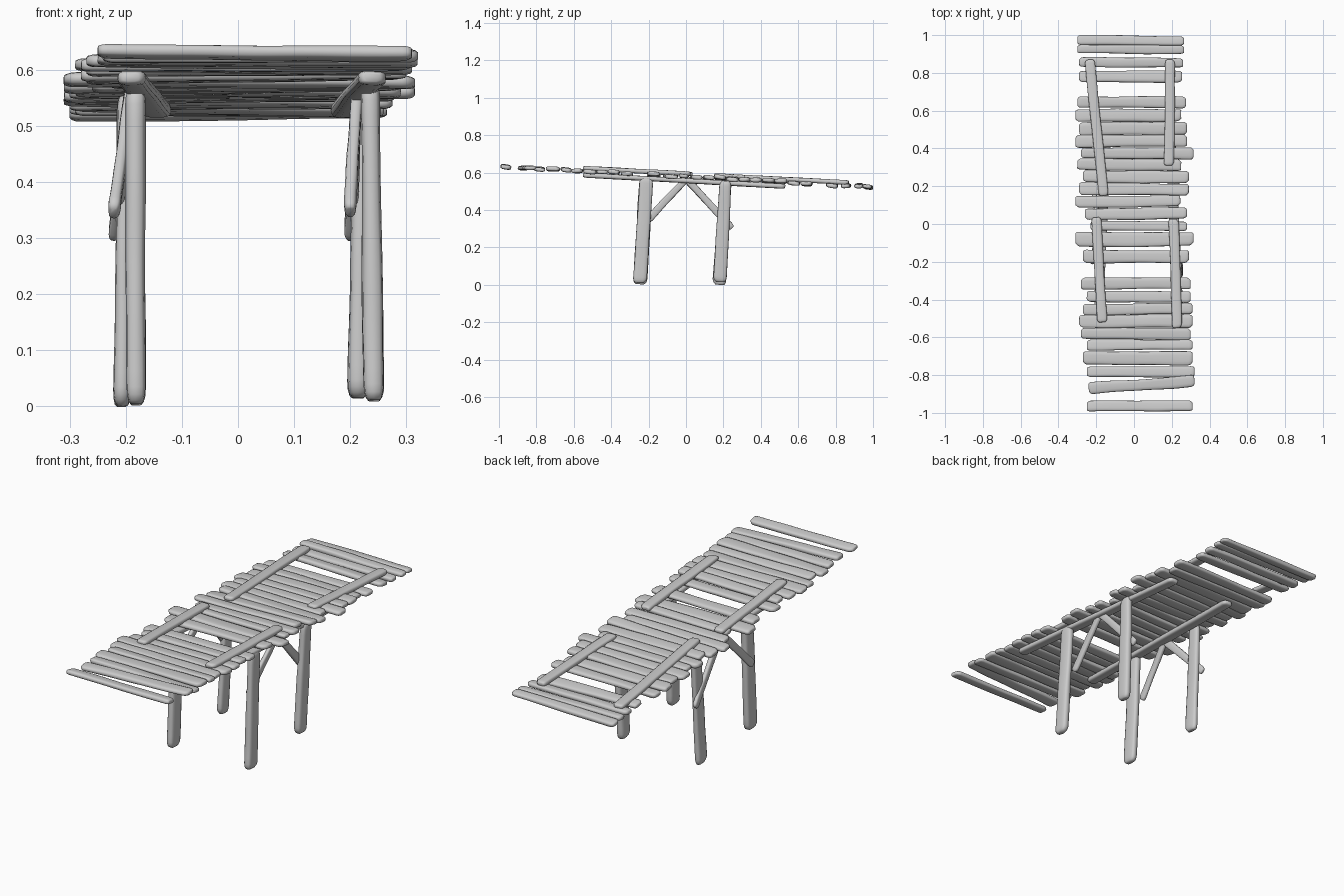
import bpy, math, random
from mathutils import Vector

if "Cube" in bpy.data.objects:
    bpy.data.objects.remove(bpy.data.objects["Cube"])

random.seed(7)
SIDES, RINGS = 14, 18


def deck_z(y):
    return 0.578 - 0.055 * y


def wave(amount):
    """Random smooth wobble along a board."""
    parts = [(random.uniform(0.3, 1) / k, k * random.uniform(3, 5), random.uniform(0, 6.3))
             for k in (1, 2, 4)]
    return lambda t: amount * sum(a * math.sin(f * t + p) for a, f, p in parts) / 1.2


def board(name, p0, p1, width, thick, normal, rough=0.12, cap=0.02, taper=1.0, roll=0.0):
    """Rough-hewn board from p0 to p1 with rounded ends and uneven edges."""
    p0, p1 = Vector(p0), Vector(p1)
    d = p1 - p0
    length = d.length
    d.normalize()
    side = Vector(normal).cross(d).normalized()
    up = d.cross(side)
    side, up = (side * math.cos(roll) + up * math.sin(roll),
                up * math.cos(roll) - side * math.sin(roll))
    edge = [wave(rough), wave(rough)]
    face = [wave(rough * 1.2), wave(rough * 1.2)]
    ridge = [wave(0.04) for _ in range(SIDES)]
    skew = random.uniform(-0.2, 0.2) * width
    # ring stations: dense near the rounded ends
    c = min(cap / length, 0.2)
    ends = [(0, 0.55), (0.2, 0.8), (0.55, 0.95), (1, 1)]
    stations = [(c * a, s) for a, s in ends]
    stations += [(c + (1 - 2 * c) * i / RINGS, 1) for i in range(1, RINGS)]
    stations += [(1 - c * a, s) for a, s in reversed(ends)]
    verts, faces = [], []
    for t, s in stations:
        w = width / 2 * s * (1 + (taper - 1) * t)
        h = thick / 2 * s
        slant = skew * (1 if t < 0.5 else -1) * max(0, 1 - min(t, 1 - t) * 8)
        for k in range(SIDES):
            a = 2 * math.pi * k / SIDES
            ca, sa = math.cos(a), math.sin(a)
            u = math.copysign(abs(ca) ** 0.6, ca)
            v = math.copysign(abs(sa) ** 0.6, sa)
            r = 1 + ridge[k](t)
            x = u * w * r * (1 + edge[ca > 0](t))
            z = v * h * r * (1 + face[sa > 0](t))
            verts.append(p0 + d * (length * t + slant * u * 0.5 * (0.2 < t < 0.8 or 0 < t < 1))
                         + side * x + up * z)
    n = len(stations)
    for i in range(n - 1):
        for k in range(SIDES):
            j = (k + 1) % SIDES
            faces.append((i * SIDES + k, i * SIDES + j, (i + 1) * SIDES + j, (i + 1) * SIDES + k))
    faces.append(tuple(reversed(range(SIDES))))
    faces.append(tuple((n - 1) * SIDES + k for k in range(SIDES)))
    mesh = bpy.data.meshes.new(name)
    mesh.from_pydata(verts, [], faces)
    mesh.polygons.foreach_set("use_smooth", [True] * len(faces))
    mesh.update()
    ob = bpy.data.objects.new(name, mesh)
    bpy.context.collection.objects.link(ob)
    return ob


# Deck planks: y, left x, right x, width
planks = [
    (0.972, -0.30, 0.265, 0.050), (0.925, -0.30, 0.265, 0.046), (0.855, -0.29, 0.26, 0.05),
    (0.780, -0.29, 0.255, 0.06), (0.645, -0.30, 0.275, 0.06), (0.575, -0.31, 0.25, 0.065),
    (0.505, -0.29, 0.28, 0.07), (0.440, -0.31, 0.28, 0.065), (0.375, -0.28, 0.315, 0.06),
    (0.315, -0.30, 0.25, 0.06), (0.250, -0.27, 0.29, 0.065), (0.185, -0.29, 0.29, 0.065),
    (0.120, -0.31, 0.245, 0.06), (0.055, -0.26, 0.28, 0.06), (-0.010, -0.23, 0.28, 0.05),
    (-0.080, -0.31, 0.315, 0.075), (-0.172, -0.27, 0.29, 0.068), (-0.315, -0.28, 0.30, 0.06),
    (-0.385, -0.25, 0.30, 0.062), (-0.450, -0.27, 0.31, 0.06), (-0.515, -0.29, 0.31, 0.068),
    (-0.580, -0.28, 0.30, 0.06), (-0.640, -0.25, 0.31, 0.055), (-0.710, -0.27, 0.31, 0.07),
    (-0.783, -0.25, 0.32, 0.058), (-0.850, -0.24, 0.32, 0.062), (-0.963, -0.25, 0.31, 0.055),
]
for i, (y, xl, xr, w) in enumerate(planks):
    z = deck_z(y) + random.uniform(-0.003, 0.003)
    dy = 0.02 if y == -0.850 else random.uniform(-0.004, 0.004)
    dz = random.uniform(-0.005, 0.006)
    board(f"deck_plank_{i + 1:02d}", (xl, y - dy, z - dz), (xr, y + dy, z + dz),
          w, 0.024, (0, 0.055, 1), roll=random.uniform(-0.1, 0.1))

# Rails lying on top of the deck: ends in x, y
for name, a, b in [("top_rail_back_left", (-0.235, 0.87), (-0.16, 0.15)),
                   ("top_rail_back_right", (0.19, 0.87), (0.185, 0.31)),
                   ("top_rail_front_left", (-0.20, 0.035), (-0.168, -0.52)),
                   ("top_rail_front_right", (0.21, 0.025), (0.228, -0.55))]:
    board(name, (*a, deck_z(a[1]) + 0.016), (*b, deck_z(b[1]) + 0.016),
          0.052, 0.024, (0, 0.055, 1), rough=0.08)

# Support rails under the deck
for name, a, b in [("under_rail_left", (-0.19, -0.55), (-0.145, 0.53)),
                   ("under_rail_right", (0.24, -0.55), (0.19, 0.53))]:
    board(name, (*a, deck_z(a[1]) - 0.022), (*b, deck_z(b[1]) - 0.022),
          0.052, 0.026, (0, 0.055, 1), rough=0.08)

# Legs
for name, a, b, w, t in [
        ("front_left_leg", (-0.182, -0.247, 0.003), (-0.183, -0.212, 0.567), 0.075, 0.036),
        ("front_right_leg", (0.242, -0.247, 0.010), (0.236, -0.212, 0.573), 0.075, 0.036),
        ("back_left_leg", (-0.208, 0.178, 0.0), (-0.20, 0.212, 0.555), 0.07, 0.030),
        ("back_right_leg", (0.214, 0.180, 0.015), (0.224, 0.212, 0.555), 0.07, 0.036)]:
    board(name, a, b, w, t, (1, 0, 0), rough=0.08, cap=0.03, taper=0.93)

# Diagonal braces on both sides
for s, x0, x1 in (("left", -0.222, -0.19), ("right", 0.200, 0.212)):
    board(f"front_brace_{s}", (x0, -0.205, 0.345), (x1, 0.0, 0.565), 0.038, 0.022, (1, 0, 0))
    board(f"back_brace_{s}", (x0, 0.245, 0.302), (x1, 0.0, 0.57), 0.038, 0.022, (1, 0, 0))
